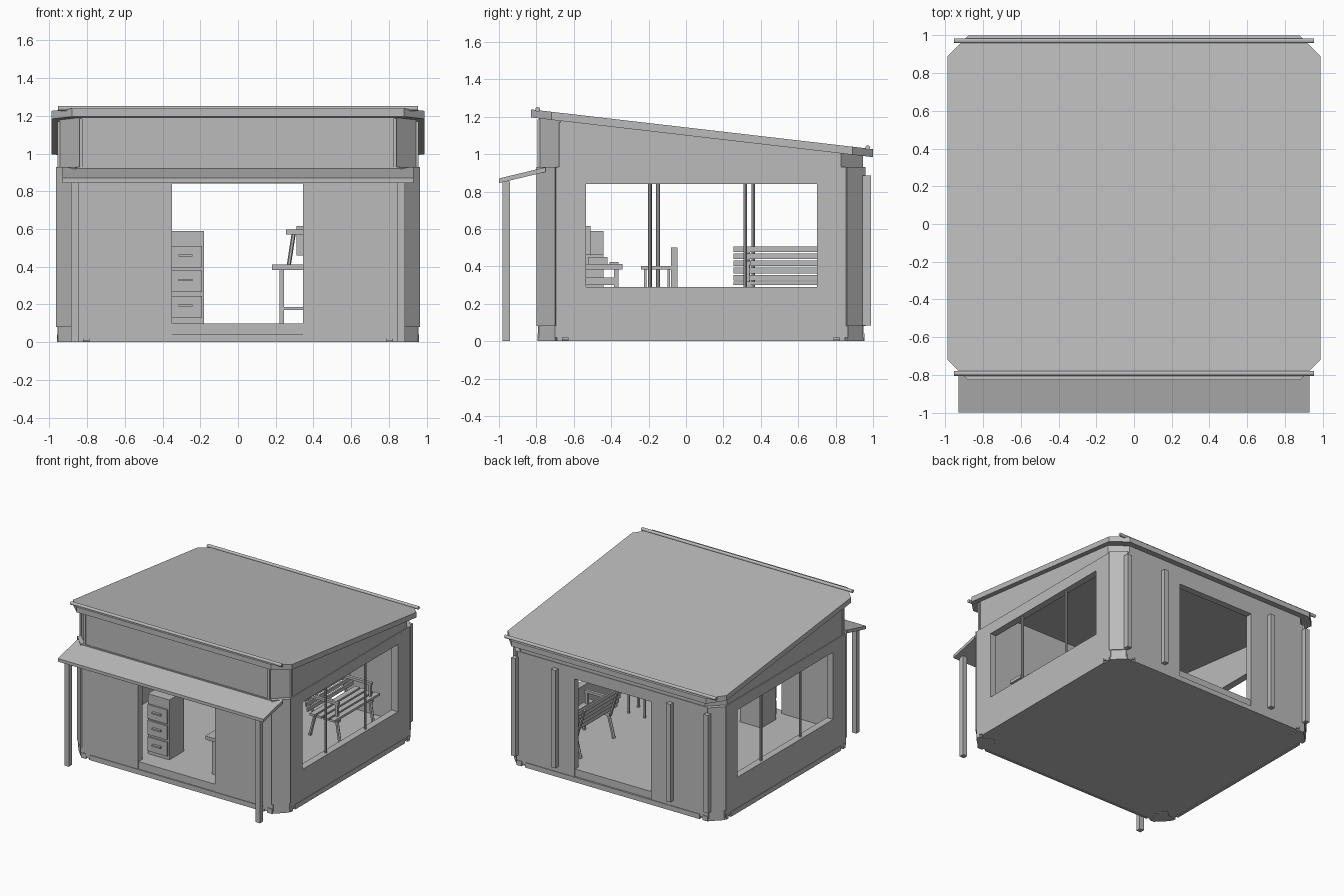
import bpy
import bmesh
from math import radians
from mathutils import Matrix, Vector

cube = bpy.data.objects.get("Cube")
if cube:
    bpy.data.objects.remove(cube)

GREY = (0.5, 0.5, 0.5, 1)
grey = bpy.data.materials.new("light_grey")
grey.use_nodes = True
grey.diffuse_color = GREY
grey.node_tree.nodes["Principled BSDF"].inputs["Base Color"].default_value = GREY


def finish(name, bm):
    bmesh.ops.recalc_face_normals(bm, faces=bm.faces)
    mesh = bpy.data.meshes.new(name)
    bm.to_mesh(mesh)
    bm.free()
    mesh.materials.append(grey)
    ob = bpy.data.objects.new(name, mesh)
    bpy.context.collection.objects.link(ob)
    return ob


def box(name, x, y, z):
    """Box given by its (low, high) range on each axis."""
    bm = bmesh.new()
    bmesh.ops.create_cube(bm, size=1)
    for v in bm.verts:
        for i, (lo, hi) in enumerate((x, y, z)):
            v.co[i] = lo if v.co[i] < 0 else hi
    return finish(name, bm)


def prism(name, poly, bottom, top):
    """Extruded outline; bottom and top give the height as a function of y."""
    bm = bmesh.new()
    low = [bm.verts.new((x, y, bottom(y))) for x, y in poly]
    high = [bm.verts.new((x, y, top(y))) for x, y in poly]
    bm.faces.new(low)
    bm.faces.new(high)
    n = len(poly)
    for i in range(n):
        j = (i + 1) % n
        bm.faces.new((low[i], low[j], high[j], high[i]))
    return finish(name, bm)


def rod(name, a, b, r, sides=8):
    """Round bar between two points."""
    a, b = Vector(a), Vector(b)
    bm = bmesh.new()
    turn = (b - a).to_track_quat('Z', 'Y').to_matrix().to_4x4()
    bmesh.ops.create_cone(bm, cap_ends=True, segments=sides, radius1=r, radius2=r,
                          depth=(b - a).length, matrix=Matrix.Translation((a + b) / 2) @ turn)
    return finish(name, bm)


def octagon(x, y0, y1, c):
    """Rectangle with cut corners; even edges are the straight sides."""
    return [(-x + c, y0), (x - c, y0), (x, y0 + c), (x, y1 - c),
            (x - c, y1), (-x + c, y1), (-x, y1 - c), (-x, y0 + c)]


def ring(name, outer, inner, edges, bottom, top):
    for i in edges:
        j = (i + 1) % 8
        prism(f"{name}_{i}", [outer[i], outer[j], inner[j], inner[i]], bottom, top)


def level(h):
    return lambda y: h


def roof_low(y):
    return 1.1 - 0.116 * y


def roof_high(y):
    return 1.143 - 0.116 * y


# Floor and base
prism("floor_slab", octagon(0.945, -0.785, 0.94, 0.085), level(0.005), level(0.1))
for name, y in (("front", (-0.795, -0.78)), ("back", (0.935, 0.955))):
    box(name + "_base_strip", (-0.79, 0.79), y, (0, 0.04))
for s in (-1, 1):
    box("side_base_strip", sorted((s * 0.94, s * 0.96)), (-0.63, 0.79), (0, 0.04))

# Cut corner covers and the feet below them
cover = octagon(0.965, -0.8, 0.96, 0.1)
ring("corner_cover", cover, octagon(0.9, -0.74, 0.9, 0.08), (1, 3, 5, 7), level(0.08), level(0.93))
ring("corner_foot", octagon(0.955, -0.79, 0.95, 0.09), octagon(0.85, -0.69, 0.85, 0.07),
     (1, 3, 5, 7), level(0), level(0.08))
for sx in (-1, 1):
    for y in ((-0.795, -0.69), (0.85, 0.955)):
        outer = sorted((sx * 0.85, sx * 0.955))
        y_in = (-0.69, -0.66) if y[0] < 0 else (0.82, 0.85)
        box("foot_side", sorted((sx * 0.9, sx * 0.96)), y_in, (0, 0.04))
        box("foot_end", sorted((sx * 0.82, sx * 0.865)), y, (0, 0.04))

# Front and back walls, each with a doorway
for name, y in (("front", (-0.79, -0.735)), ("back", (0.895, 0.95))):
    for x in ((-0.87, -0.35), (0.345, 0.87)):
        box(name + "_wall_panel", x, y, (0.02, 0.93))
    box(name + "_lintel", (-0.35, 0.345), y, (0.84, 0.93))

# Side walls with a wide window and two thin bars
for s, bars in ((-1, (-0.15, 0.36)), (1, (-0.193, 0.317))):
    x = sorted((s * 0.9, s * 0.957))
    box("side_wall_below_window", x, (-0.7, 0.865), (0.02, 0.29))
    box("side_wall_above_window", x, (-0.7, 0.865), (0.84, 0.93))
    box("side_wall_front_part", x, (-0.7, -0.535), (0.29, 0.84))
    box("side_wall_back_part", x, (0.7, 0.865), (0.29, 0.84))
    for y in bars:
        rod("window_bar", (s * 0.93, y, 0.29), (s * 0.93, y, 0.84), 0.01)

# Battens on the back wall
for x in (-0.87, -0.53, 0.51, 0.87):
    box("back_batten", (x - 0.02, x + 0.02), (0.945, 0.988), (0.085, 0.885))

# Upper wall band following the roof slope
ring("upper_wall", octagon(0.95, -0.785, 0.945, 0.115), octagon(0.9, -0.735, 0.895, 0.095),
     range(8), level(0.925), roof_low)
for s in (-1, 1):
    box("upper_corner_trim", sorted((s * 0.825, s * 0.84)), (-0.795, -0.78), (0.93, 1.185))
    box("upper_side_trim", sorted((s * 0.945, s * 0.958)), (-0.68, -0.66), (0.93, 1.17))

# Roof slab with a round bar on the high and low edge
prism("roof", octagon(0.99, -0.828, 1.0, 0.11), roof_low, roof_high)
for y in (-0.793, 0.972):
    z = roof_high(y) + 0.004
    rod("roof_edge_bar", (-0.955, y, z), (0.955, y, z), 0.013, 12)

# Awning over the front and its two posts
prism("awning", [(-0.93, -1.0), (0.93, -1.0), (0.93, -0.75), (-0.93, -0.75)],
      lambda y: 0.845 + 0.24 * (y + 1), lambda y: 0.87 + 0.24 * (y + 1))
for s in (-1, 1):
    box("awning_post", sorted((s * 0.845, s * 0.885)), (-0.98, -0.94), (0, 0.855))

# Drawer cabinet
box("cabinet", (-0.375, -0.18), (-0.63, -0.44), (0.1, 0.59))
for z in (0.13, 0.265, 0.395):
    box("drawer_front", (-0.366, -0.19), (-0.645, -0.625), (z, z + 0.115))
    box("drawer_handle", (-0.315, -0.24), (-0.665, -0.64), (z + 0.058, z + 0.07))

# Desk with a raised shelf and a screen
box("desk_top", (0.18, 0.72), (-0.68, -0.34), (0.383, 0.412))
for x in (0.22, 0.66):
    for y in (-0.65, -0.385):
        box("desk_leg", (x, x + 0.025), (y, y + 0.025), (0.1, 0.385))
    box("desk_side_rail", (x, x + 0.025), (-0.65, -0.36), (0.3, 0.34))
box("desk_foot_rail", (0.24, 0.67), (-0.645, -0.63), (0.17, 0.185))
box("desk_shelf", (0.255, 0.66), (-0.66, -0.54), (0.572, 0.598))
for x, lean in ((0.27, 0.025), (0.64, -0.025)):
    rod("shelf_support", (x, -0.6, 0.41), (x + lean, -0.6, 0.575), 0.011, 6)
box("screen", (0.31, 0.6), (-0.535, -0.51), (0.46, 0.615))
box("screen_body", (0.34, 0.57), (-0.51, -0.44), (0.46, 0.59))
box("screen_stand", (0.35, 0.56), (-0.52, -0.42), (0.41, 0.45))
box("keyboard", (0.36, 0.58), (-0.41, -0.36), (0.41, 0.422))

# Chair
box("chair_seat", (0.42, 0.6), (-0.24, -0.08), (0.383, 0.402))
box("chair_back", (0.42, 0.6), (-0.08, -0.045), (0.29, 0.5))
for x in (0.43, 0.575):
    for y in (-0.225, -0.1):
        box("chair_leg", (x, x + 0.015), (y, y + 0.015), (0.1, 0.385))

# Slatted bench
for i in range(5):
    z = 0.325 + i * 0.038
    box("bench_back_slat", (0.44 - i * 0.012, 0.455 - i * 0.012), (0.255, 0.84), (z, z + 0.03))
for i in range(4):
    x = 0.47 + i * 0.06
    box("bench_seat_slat", (x, x + 0.045), (0.255, 0.84), (0.3, 0.318))
for y in (0.32, 0.75):
    box("bench_rail", (0.45, 0.69), (y, y + 0.025), (0.275, 0.3))
    rod("bench_back_post", (0.45, y + 0.012, 0.28), (0.385, y + 0.012, 0.5), 0.012, 6)
    rod("bench_front_leg", (0.66, y + 0.012, 0.29), (0.69, y + 0.012, 0.1), 0.014, 6)
    rod("bench_rear_leg", (0.47, y + 0.012, 0.29), (0.42, y + 0.012, 0.1), 0.014, 6)
    box("bench_arm", (0.42, 0.68), (y, y + 0.025), (0.41, 0.43))
    box("bench_arm_post", (0.655, 0.675), (y, y + 0.02), (0.3, 0.41))
